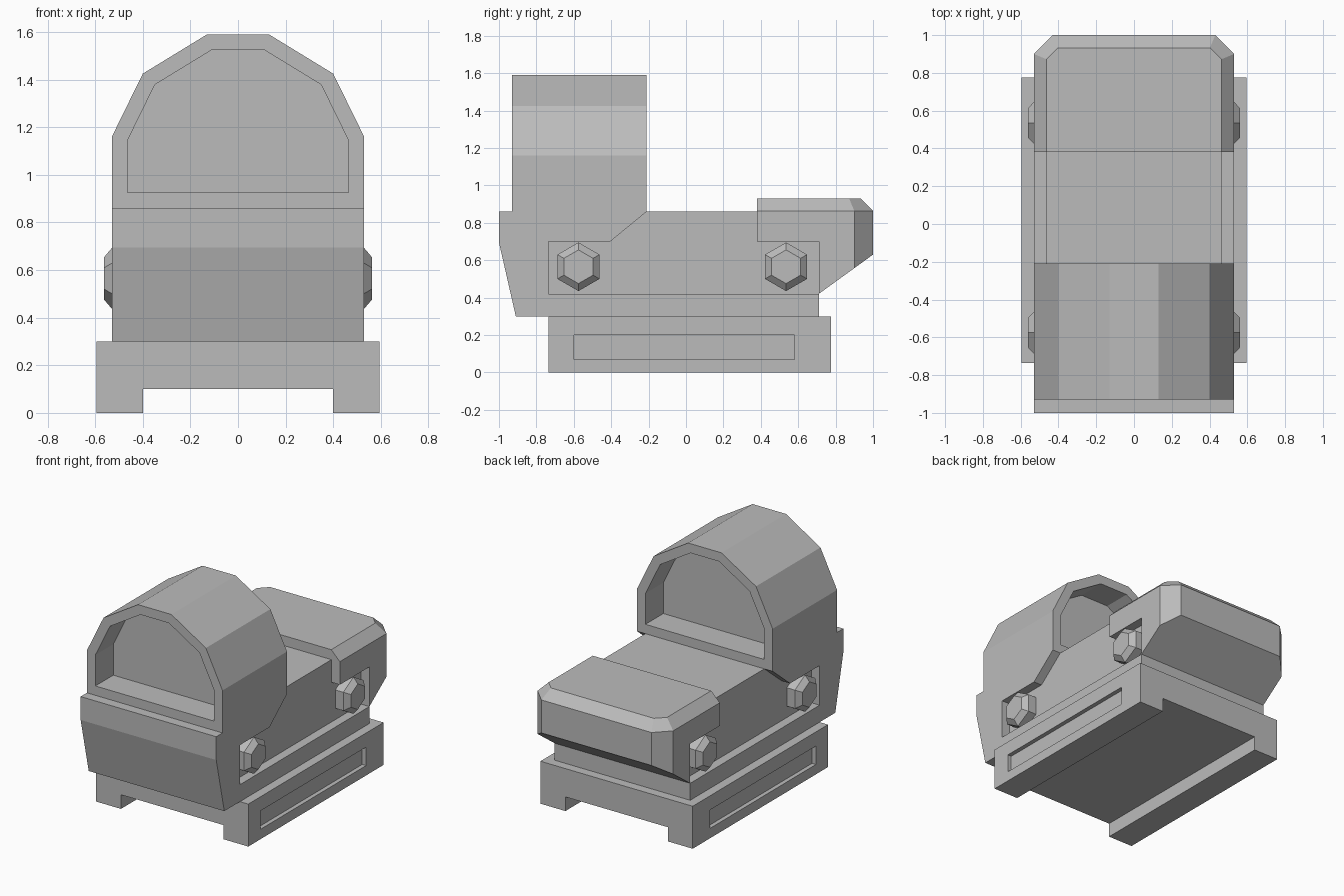
import bpy, bmesh, math
from mathutils import Vector, Matrix

cube = bpy.data.objects.get("Cube")
if cube:
    bpy.data.objects.remove(cube, do_unlink=True)

GREY = (0.5, 0.5, 0.5, 1)
metal = bpy.data.materials.new("grey_metal")
metal.use_nodes = True
metal.diffuse_color = GREY
metal.node_tree.nodes["Principled BSDF"].inputs["Base Color"].default_value = GREY


def finish(bm, name):
    bmesh.ops.recalc_face_normals(bm, faces=bm.faces)
    mesh = bpy.data.meshes.new(name)
    bm.to_mesh(mesh)
    bm.free()
    mesh.materials.append(metal)
    obj = bpy.data.objects.new(name, mesh)
    bpy.context.collection.objects.link(obj)
    return obj


def mirrored(half):
    """Complete a front outline from its +x half, listed bottom to top."""
    return half + [(-x, z) for x, z in reversed(half)]


def extrude(outline, start, end, axis):
    """Extrude an (x, z) outline along y, or a (y, z) outline along x."""
    bm = bmesh.new()
    place = (lambda a, z: (a, start, z)) if axis == "y" else (lambda a, z: (start, a, z))
    face = bm.faces.new([bm.verts.new(place(a, z)) for a, z in outline])
    step = Vector((0, end - start, 0)) if axis == "y" else Vector((end - start, 0, 0))
    new = bmesh.ops.extrude_face_region(bm, geom=[face])["geom"]
    bmesh.ops.translate(bm, verts=[g for g in new if isinstance(g, bmesh.types.BMVert)], vec=step)
    bmesh.ops.recalc_face_normals(bm, faces=bm.faces)
    return bm


def recess(bm, face, border, depth, adjust=None):
    """Inset a face, optionally reshape it, and sink it into the part."""
    normal = face.normal.copy()
    bmesh.ops.inset_region(bm, faces=[face], thickness=border, use_even_offset=True)
    if adjust:
        for v in face.verts:
            adjust(v.co)
    new = bmesh.ops.extrude_face_region(bm, geom=[face])["geom"]
    bmesh.ops.translate(bm, verts=[g for g in new if isinstance(g, bmesh.types.BMVert)],
                        vec=-normal * depth)
    if face.is_valid:
        bmesh.ops.delete(bm, geom=[face], context="FACES_ONLY")


# Mounting base with a channel underneath and a long slot on each side
def slot_shape(co):
    co.y = -0.6 if co.y < 0 else 0.58
    co.z = 0.07 if co.z < 0.15 else 0.2


bm = extrude(mirrored([(0.4, 0.1), (0.4, 0), (0.595, 0), (0.595, 0.3)]), -0.735, 0.775, "y")
for side in [f for f in bm.faces if abs(f.normal.x) > 0.9 and abs(f.calc_center_median().x) > 0.5]:
    recess(bm, side, 0.05, 0.03, slot_shape)
finish(bm, "mounting_base")

# Narrow body standing on a wider ledge
body = mirrored([(0.53, 0.3), (0.53, 0.42), (0.465, 0.42), (0.465, 0.86)])
finish(extrude(body, -0.735, 0.71, "y"), "body")

# Front shell wrapping the nose of the body
shell = [(-1, 0.86), (-1, 0.695), (-0.91, 0.3), (-0.735, 0.3),
         (-0.735, 0.7), (-0.405, 0.7), (-0.21, 0.86)]
finish(extrude(shell, -0.53, 0.53, "x"), "front_shell")

# Rear cap with chamfered corners and top rim
cap = [(0.38, 0.7), (0.71, 0.7), (0.71, 0.42), (1, 0.63), (1, 0.93), (0.38, 0.93)]
bm = extrude(cap, -0.53, 0.53, "x")
corners = [e for e in bm.edges if all(v.co.y > 0.99 for v in e.verts)
           and abs(e.verts[0].co.x - e.verts[1].co.x) < 0.01]
bmesh.ops.bevel(bm, geom=corners, offset=0.1, segments=1, affect="EDGES")
rim = [e for e in bm.edges if all(v.co.z > 0.92 for v in e.verts)
       and any(v.co.y > 0.4 for v in e.verts)]
bmesh.ops.bevel(bm, geom=rim, offset=0.067, segments=1, affect="EDGES")
finish(bm, "rear_cap")

# Faceted window hood, recessed at both ends to leave a pane in the middle
hood = mirrored([(0.53, 0.86), (0.53, 1.16), (0.4, 1.425), (0.13, 1.59)])
bm = extrude(hood, -0.93, -0.21, "y")
for end in [f for f in bm.faces if abs(f.normal.y) > 0.9]:
    recess(bm, end, 0.066, 0.2)
finish(bm, "window_hood")

# Chamfered hexagonal bolts, two on each side
for side, label in ((1, "left"), (-1, "right")):
    for y, place in ((-0.575, "front"), (0.535, "rear")):
        bm = bmesh.new()
        for r1, r2, x1, x2 in ((0.13, 0.13, 0.45, 0.528), (0.13, 0.09, 0.528, 0.562)):
            matrix = (Matrix.Translation((side * (x1 + x2) / 2, y, 0.565))
                      @ Matrix.Rotation(side * math.pi / 2, 4, "Y")
                      @ Matrix.Rotation(math.pi / 2, 4, "Z"))
            bmesh.ops.create_cone(bm, cap_ends=True, segments=6, radius1=r1, radius2=r2,
                                  depth=x2 - x1, matrix=matrix)
        bmesh.ops.remove_doubles(bm, verts=bm.verts, dist=0.001)
        # Drop the hidden wall between shank and chamfer
        hidden = [f for f in bm.faces if len(f.verts) == 6
                  and abs(abs(f.calc_center_median().x) - 0.528) < 0.005]
        bmesh.ops.delete(bm, geom=hidden, context="FACES")
        finish(bm, f"{place}_{label}_bolt")
